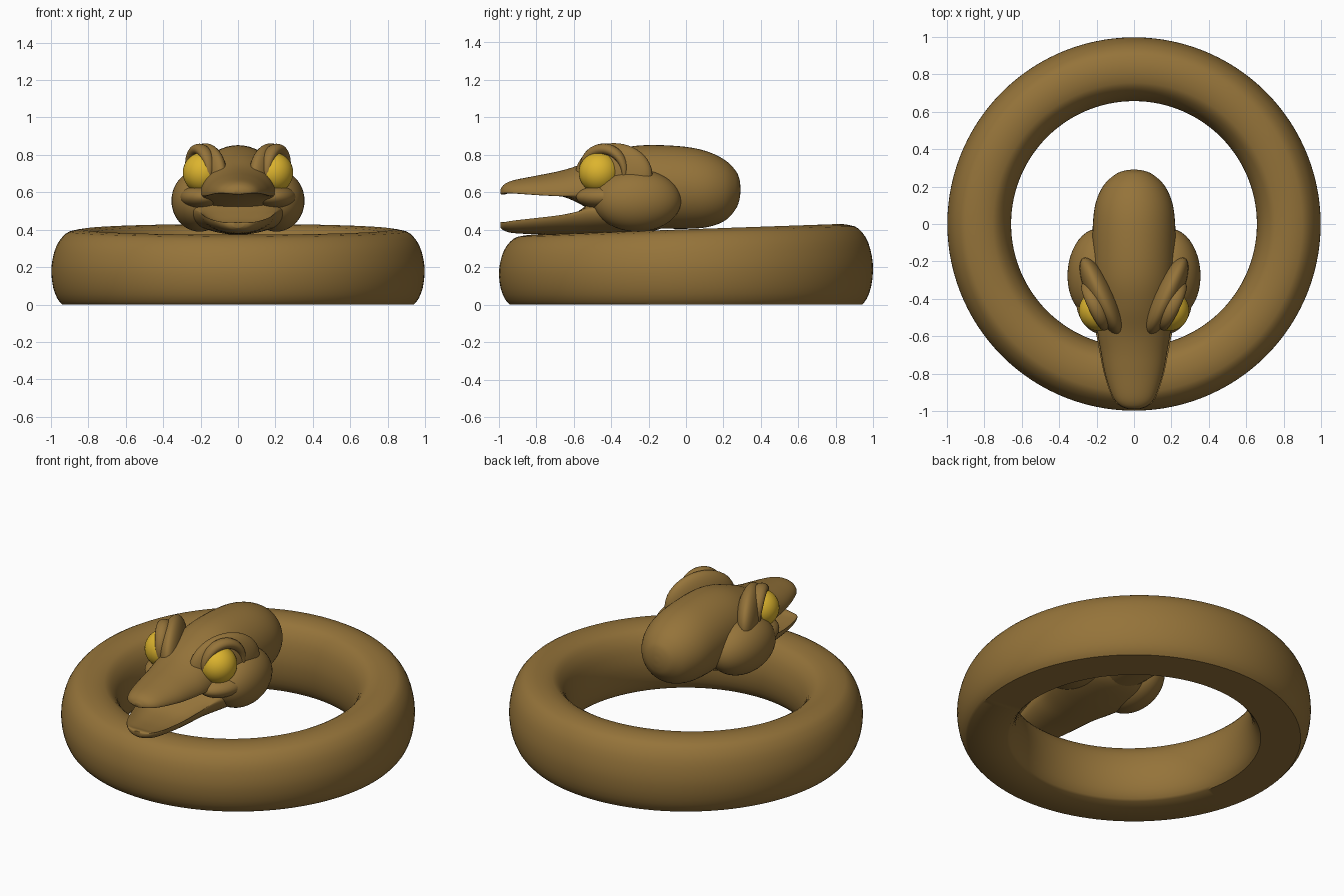
import bpy, bmesh, math
from mathutils import Matrix, Vector

if "Cube" in bpy.data.objects:
    bpy.data.objects.remove(bpy.data.objects["Cube"])


def material(name, rgb):
    m = bpy.data.materials.new(name)
    m.diffuse_color = (*rgb, 1)
    m.use_nodes = True
    m.node_tree.nodes["Principled BSDF"].inputs["Base Color"].default_value = m.diffuse_color
    return m


BROWN = material("brown skin", (0.30, 0.173, 0.042))
YELLOW = material("yellow eye", (0.72, 0.456, 0.027))


def finish(bm, name, mat, angle=45):
    bmesh.ops.recalc_face_normals(bm, faces=bm.faces[:])
    me = bpy.data.meshes.new(name)
    bm.to_mesh(me)
    bm.free()
    me.materials.append(mat)
    ob = bpy.data.objects.new(name, me)
    bpy.context.collection.objects.link(ob)
    bpy.ops.object.select_all(action='DESELECT')
    bpy.context.view_layer.objects.active = ob
    ob.select_set(True)
    bpy.ops.object.shade_smooth_by_angle(angle=math.radians(angle))
    return ob


def skin(bm, rings, closed=False):
    vs = [[bm.verts.new(p) for p in r] for r in rings]
    n = len(vs[0])
    for i in range(len(vs) - (0 if closed else 1)):
        a, b = vs[i], vs[(i + 1) % len(vs)]
        for j in range(n):
            bm.faces.new((a[j], a[(j + 1) % n], b[(j + 1) % n], b[j]))
    if not closed:
        bm.faces.new(vs[0])
        bm.faces.new(vs[-1][::-1])


def spline(pts, steps=5):
    """Smooth curve through the control rows."""
    out = []
    for i in range(len(pts) - 1):
        p0, p1 = pts[max(i - 1, 0)], pts[i]
        p2, p3 = pts[i + 1], pts[min(i + 2, len(pts) - 1)]
        for k in range(steps):
            t = k / steps
            out.append([0.5 * (2 * b + (c - a) * t + (2 * a - 5 * b + 4 * c - d) * t * t
                               + (3 * b - a - 3 * c + d) * t ** 3)
                        for a, b, c, d in zip(p0, p1, p2, p3)])
    return out + [list(pts[-1])]


def loft(name, rows, n=48):
    """Rows: y, bottom z, top z, half width, widest height 0-1, hollow below, hollow above."""
    bm = bmesh.new()
    rings = []
    for y, lo, hi, w, f, hb, ht in spline(rows):
        mid = lo + (hi - lo) * f
        ring = []
        for k in range(n):
            a = math.tau * k / n
            c, s = math.cos(a), math.sin(a)
            z = mid + s * ((hi - mid) if s > 0 else (mid - lo))
            dish = 1 - c ** 4
            z += dish * (hb if s < 0 else -ht)
            ring.append((w * c, y, z))
        rings.append(ring)
    skin(bm, rings)
    return finish(bm, name, BROWN, 60)


def ellipsoid(name, loc, radii, mat, turn=0, tilt=0):
    bm = bmesh.new()
    bmesh.ops.create_uvsphere(bm, u_segments=40, v_segments=24, radius=1)
    mtx = (Matrix.Translation(loc) @ Matrix.Rotation(turn, 4, 'Z')
           @ Matrix.Rotation(tilt, 4, 'X') @ Matrix.Diagonal((*radii, 1)))
    bmesh.ops.transform(bm, matrix=mtx, verts=bm.verts[:])
    return finish(bm, name, mat)


# Coiled body ring, flat underneath and slightly taller at the back
half = [(0.94, 0), (0.965, 0.03), (0.988, 0.09), (0.998, 0.17), (0.992, 0.24),
        (0.972, 0.31), (0.94, 0.36), (0.90, 0.39), (0.83, 0.402)]
half = [tuple(p) for p in spline(half, 2)]
profile = half + [(1.655 - r, z) for r, z in half[-2::-1]]
rings = []
for k in range(120):
    a = math.tau * k / 120
    grow = 1 + 0.072 * math.sin(a)
    rings.append([(r * math.cos(a), r * math.sin(a), z * grow) for r, z in profile])
bm = bmesh.new()
skin(bm, rings, closed=True)
finish(bm, "body_ring", BROWN)

# Skull, upper snout and rounded neck stub
loft("skull_and_snout", [
    (-0.990, 0.590, 0.615, 0.025, 0.4, 0, 0),
    (-0.970, 0.578, 0.642, 0.075, 0.35, 0.01, 0),
    (-0.920, 0.568, 0.664, 0.115, 0.3, 0.03, 0),
    (-0.800, 0.555, 0.688, 0.155, 0.25, 0.04, 0),
    (-0.680, 0.542, 0.712, 0.178, 0.25, 0.04, 0),
    (-0.580, 0.525, 0.742, 0.195, 0.3, 0.02, 0),
    (-0.450, 0.470, 0.800, 0.205, 0.4, 0, 0),
    (-0.320, 0.430, 0.840, 0.215, 0.5, 0, 0),
    (-0.180, 0.410, 0.852, 0.222, 0.5, 0, 0),
    (0.000, 0.405, 0.842, 0.220, 0.5, 0, 0),
    (0.120, 0.415, 0.815, 0.203, 0.5, 0, 0),
    (0.210, 0.450, 0.770, 0.160, 0.5, 0, 0),
    (0.265, 0.510, 0.715, 0.100, 0.5, 0, 0),
    (0.285, 0.560, 0.670, 0.052, 0.5, 0, 0),
    (0.291, 0.605, 0.625, 0.010, 0.5, 0, 0)])

# Hollow lower jaw
loft("lower_jaw", [
    (-0.990, 0.410, 0.440, 0.030, 0.6, 0, 0),
    (-0.970, 0.395, 0.452, 0.080, 0.75, 0, 0.01),
    (-0.920, 0.382, 0.460, 0.120, 0.85, 0, 0.03),
    (-0.800, 0.376, 0.472, 0.160, 0.9, 0, 0.05),
    (-0.680, 0.375, 0.488, 0.185, 0.9, 0, 0.05),
    (-0.580, 0.373, 0.515, 0.205, 0.85, 0, 0.02),
    (-0.450, 0.373, 0.580, 0.245, 0.6, 0, 0),
    (-0.300, 0.380, 0.600, 0.270, 0.5, 0, 0),
    (-0.150, 0.400, 0.600, 0.230, 0.5, 0, 0),
    (-0.050, 0.450, 0.580, 0.120, 0.5, 0, 0)])

# Cheeks, eye hoods, lower lids and eyes
for s, side in ((1, "right"), (-1, "left")):
    ellipsoid(f"{side}_cheek", (s * 0.205, -0.26, 0.555), (0.15, 0.235, 0.165),
              BROWN, s * 0.08)
    ellipsoid(f"{side}_eye_hood", (s * 0.175, -0.385, 0.69), (0.072, 0.225, 0.172),
              BROWN, -s * 0.44)
    ellipsoid(f"{side}_lower_lid", (s * 0.20, -0.44, 0.575), (0.105, 0.15, 0.062),
              BROWN, -s * 0.3)
    ellipsoid(f"{side}_eye", (s * 0.186, -0.463, 0.705), (0.109, 0.109, 0.109), YELLOW)
    # Rim of the hood arching over the eye
    along = Vector((s * 0.43, 0.90, 0))
    out = Vector((s * 0.90, -0.43, 0))
    centre = Vector((s * 0.187, -0.43, 0.705)) + out * 0.022
    bm = bmesh.new()
    rings = []
    for i in range(33):
        a = math.radians(-25 + 230 * i / 32)
        radial = along * math.cos(a) + Vector((0, 0, math.sin(a)))
        thick = 0.008 + 0.022 * math.sin(math.pi * i / 32)
        rings.append([centre + radial * (0.125 + thick * math.cos(b)) + out * (1.3 * thick * math.sin(b))
                      for b in (math.tau * k / 16 for k in range(16))])
    skin(bm, rings)
    finish(bm, f"{side}_eye_rim", BROWN)
